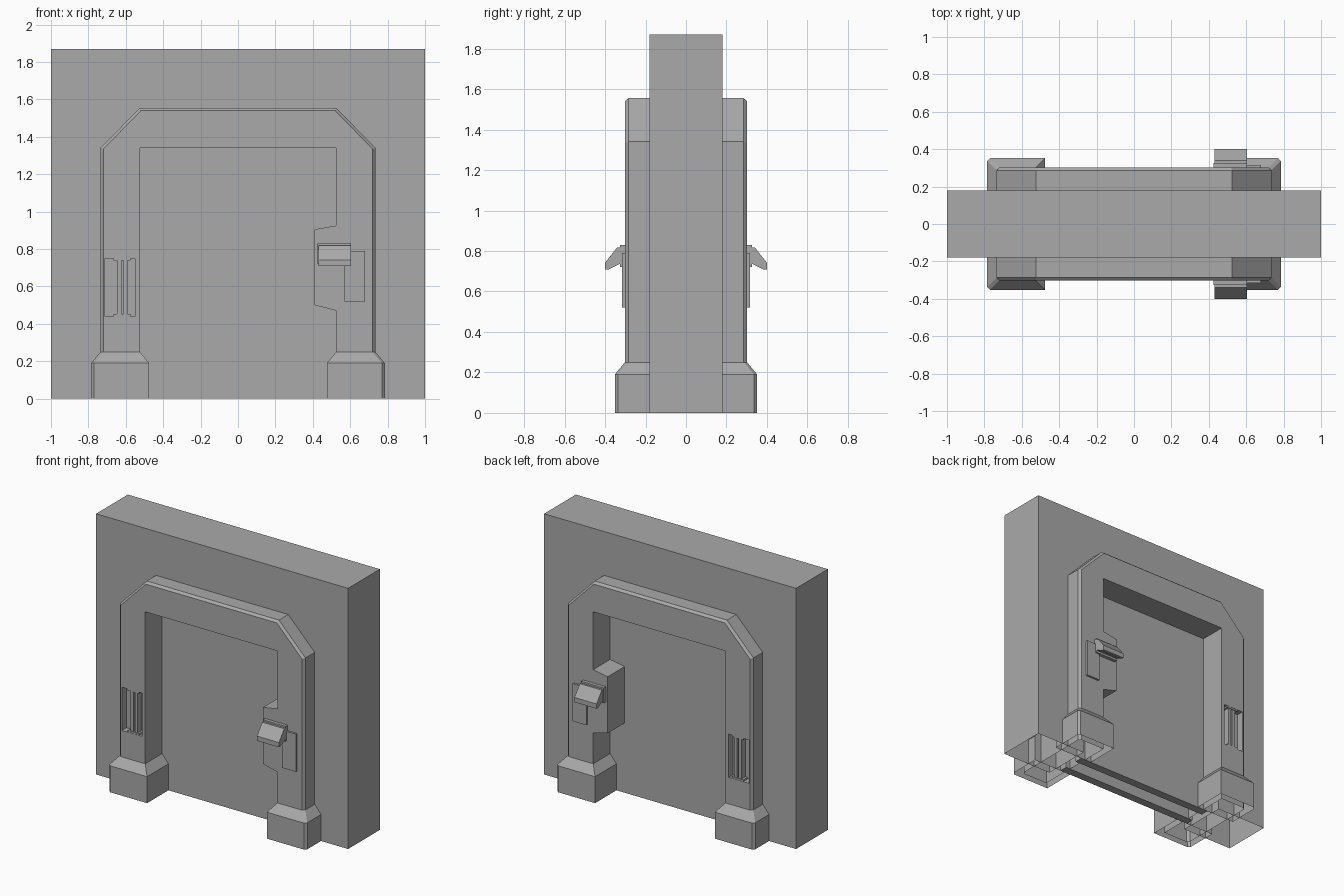
import bpy, bmesh
from mathutils import Vector

cube = bpy.data.objects.get("Cube")
if cube:
    bpy.data.objects.remove(cube, do_unlink=True)

grey = bpy.data.materials.new("concrete_grey")
grey.use_nodes = True
tone = (0.4, 0.4, 0.4, 1)
grey.diffuse_color = tone
grey.node_tree.nodes["Principled BSDF"].inputs["Base Color"].default_value = tone


def loft(name, rings, flip=False, open_base=False):
    """Skin closed rings of 3D points, cap both ends and optionally open the underside."""
    bm = bmesh.new()
    loops = [[bm.verts.new((p[0], -p[1] if flip else p[1], p[2])) for p in r] for r in rings]
    for a, b in zip(loops, loops[1:]):
        for i in range(len(a)):
            j = (i + 1) % len(a)
            bm.faces.new((a[i], a[j], b[j], b[i]))
    bm.faces.new(loops[0])
    bm.faces.new(loops[-1])
    bmesh.ops.remove_doubles(bm, verts=bm.verts, dist=1e-5)
    bmesh.ops.recalc_face_normals(bm, faces=bm.faces)
    if open_base:
        remove_underside(bm)
    mesh = bpy.data.meshes.new(name)
    bm.to_mesh(mesh)
    bm.free()
    mesh.materials.append(grey)
    ob = bpy.data.objects.new(name, mesh)
    bpy.context.collection.objects.link(ob)
    return ob


def remove_underside(bm):
    low = [f for f in bm.faces if all(abs(v.co.z) < 1e-4 for v in f.verts)]
    bmesh.ops.delete(bm, geom=low, context='FACES')


def upright(outline, y):
    return [(x, y, z) for x, z in outline]


def box(name, x0, x1, y0, y1, z0, z1, **kw):
    outline = [(x0, z0), (x1, z0), (x1, z1), (x0, z1)]
    return loft(name, [upright(outline, y0), upright(outline, y1)], **kw)


# Thick wall with its doorway
wall = [(-1, 0), (-1, 1.87), (1, 1.87), (1, 0),
        (0.6, 0), (0.6, 1.42), (-0.6, 1.42), (-0.6, 0)]
loft("wall", [upright(wall, -0.18), upright(wall, 0.18)], open_base=True)

# Door frame: chamfered outer edge, lock housing on the left jamb
inner = [(0.525, 0), (0.525, 0.47), (0.41, 0.5), (0.41, 0.905), (0.525, 0.925),
         (0.525, 1.34), (-0.525, 1.34), (-0.525, 0)]


def frame_ring(y, inset):
    w, t, c = 0.735 - inset, 1.555 - inset, 0.525 - inset * 0.4
    s = 1.34 - inset * 0.4
    outer = [(-w, 0), (-w, s), (-c, t), (c, t), (w, s), (w, 0)]
    return upright(outer + inner, y)


frame = loft("door_frame", [frame_ring(-0.302, 0.015), frame_ring(-0.285, 0),
                            frame_ring(0.285, 0), frame_ring(0.302, 0.015)])

# Recesses in the right jamb
for side, flip in (("front", False), ("back", True)):
    cutter = box(side + "_recess_cutter", -0.71, -0.55, -0.4, -0.25, 0.44, 0.75, flip=flip)
    cutter.hide_render = True
    cut = frame.modifiers.new(side + "_recess", 'BOOLEAN')
    cut.operation = 'DIFFERENCE'
    cut.solver = 'EXACT'
    cut.object = cutter
bpy.context.view_layer.update()
carved = bpy.data.meshes.new_from_object(frame.evaluated_get(bpy.context.evaluated_depsgraph_get()))
frame.modifiers.clear()
frame.data = carved
for side in ("front", "back"):
    bpy.data.objects.remove(bpy.data.objects[side + "_recess_cutter"], do_unlink=True)
bm = bmesh.new()
bm.from_mesh(carved)
remove_underside(bm)
bm.to_mesh(carved)
bm.free()

# Parts repeated on the front and the back
for side, flip in (("front", False), ("back", True)):
    box(side + "_door_panel", -0.56, 0.56, -0.11, -0.05, 0, 1.38, flip=flip)

    # Footings with a clipped outer corner and a sloped shoulder
    for hand, s in (("right", -1), ("left", 1)):
        def footing(z, xi, xo, y, c):
            return [(s * xi, -0.11, z), (s * xi, y, z), (s * (xo - c), y, z),
                    (s * xo, y + c, z), (s * xo, -0.11, z)]
        loft(f"{side}_{hand}_footing",
             [footing(0, 0.475, 0.785, -0.352, 0.016),
              footing(0.19, 0.475, 0.785, -0.352, 0.016),
              footing(0.25, 0.525, 0.735, -0.302, 0.015)], flip=flip, open_base=True)

    # Pull bar inside the recess
    for label, x0, x1 in (("outer", -0.648, -0.622), ("inner", -0.612, -0.59)):
        box(f"{side}_pull_bar_{label}", x0, x1, -0.295, -0.25, 0.44, 0.75, flip=flip)
    box(side + "_pull_bar_core", -0.622, -0.612, -0.275, -0.25, 0.44, 0.75, flip=flip)
    for label, z in (("lower", 0.44), ("upper", 0.738)):
        box(f"{side}_pull_bar_{label}_cap", -0.665, -0.575, -0.3, -0.25, z, z + 0.012, flip=flip)

    # Latch: backing plates and a hooded lever
    box(side + "_latch_plate", 0.57, 0.68, -0.316, -0.29, 0.52, 0.79, flip=flip)
    box(side + "_latch_mount", 0.425, 0.605, -0.326, -0.29, 0.72, 0.83, flip=flip)
    hood = [(-0.31, 0.818), (-0.34, 0.818), (-0.4, 0.742), (-0.4, 0.708),
            (-0.385, 0.708), (-0.33, 0.735), (-0.31, 0.735)]
    loft(side + "_latch_hood", [[(x, y, z) for y, z in hood] for x in (0.43, 0.605)], flip=flip)
